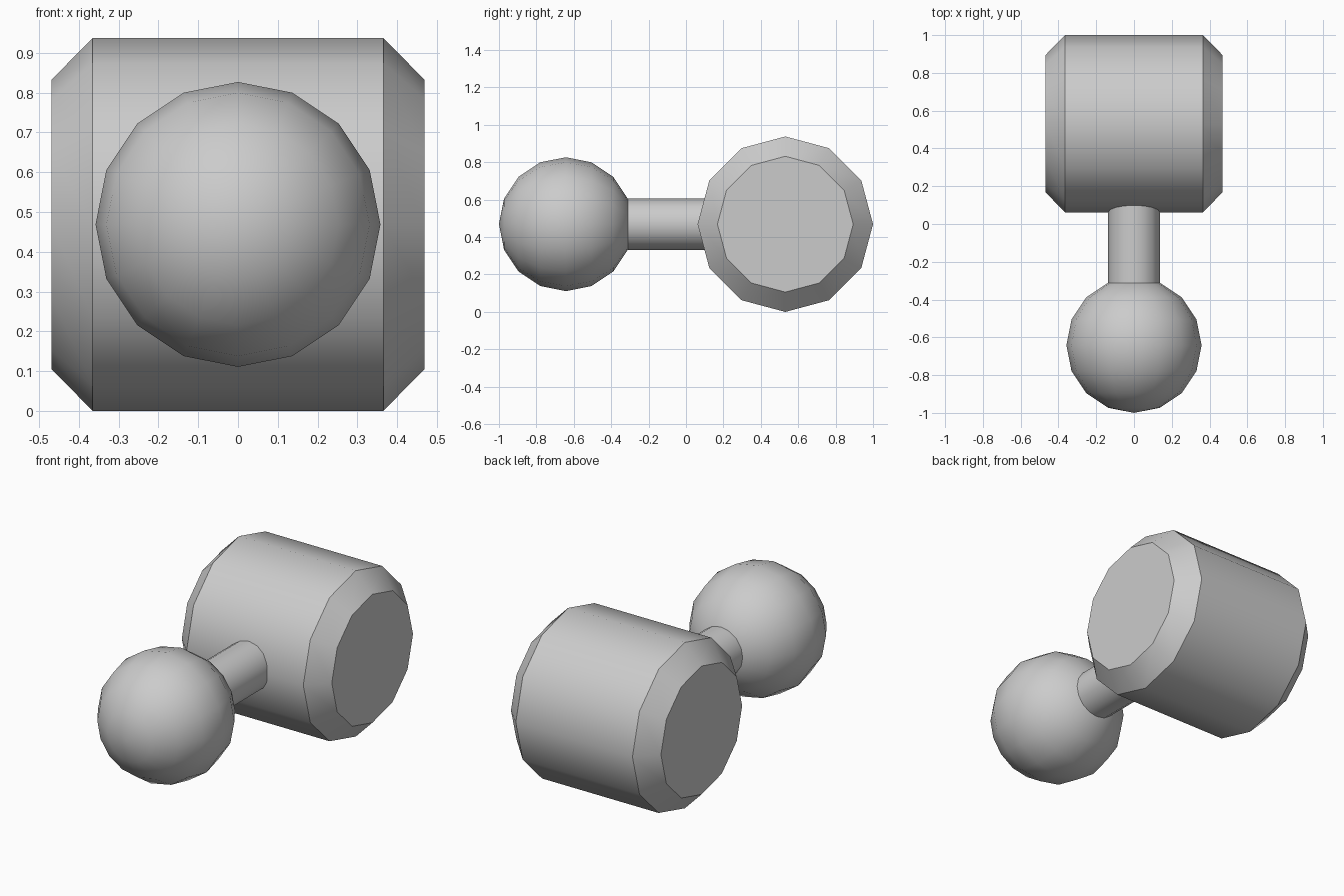
import bpy, bmesh, math
from mathutils import Vector

if "Cube" in bpy.data.objects:
    bpy.data.objects.remove(bpy.data.objects["Cube"])

grey = bpy.data.materials.new("plain_grey")
grey.diffuse_color = (0.6, 0.6, 0.6, 1)
grey.use_nodes = True
grey.node_tree.nodes["Principled BSDF"].inputs["Base Color"].default_value = grey.diffuse_color


def lathe(name, profile, sides, axis, centre):
    """Spin (position, radius) points around the x or y axis, closing both ends."""
    bm = bmesh.new()
    rings = []
    for t, r in profile:
        ring = []
        for i in range(sides if r > 0 else 1):
            a = 2 * math.pi * i / sides
            c, s = r * math.cos(a), r * math.sin(a)
            p = (t, c, s) if axis == "x" else (c, t, s)
            ring.append(bm.verts.new(Vector(p) + Vector(centre)))
        rings.append(ring)
    for a, b in zip(rings, rings[1:]):
        for i in range(sides):
            j = (i + 1) % sides
            if len(a) == 1:
                bm.faces.new((a[0], b[i], b[j]))
            elif len(b) == 1:
                bm.faces.new((a[i], a[j], b[0]))
            else:
                bm.faces.new((a[i], a[j], b[j], b[i]))
    for ring in (rings[0], rings[-1]):
        if len(ring) > 1:
            bm.faces.new(ring)
    bmesh.ops.recalc_face_normals(bm, faces=bm.faces)
    mesh = bpy.data.meshes.new(name)
    bm.to_mesh(mesh)
    bm.free()
    mesh.materials.append(grey)
    obj = bpy.data.objects.new(name, mesh)
    bpy.context.collection.objects.link(obj)
    bpy.ops.object.select_all(action="DESELECT")
    obj.select_set(True)
    bpy.context.view_layer.objects.active = obj
    bpy.ops.object.shade_smooth_by_angle(angle=math.radians(35))
    return obj


Z = 0.469          # shared axis height
BALL_R = 0.358

# Chamfered twelve-sided drum lying across x
lathe("drum", [(-0.469, 0.363), (-0.365, 0.469), (0.365, 0.469), (0.469, 0.363)],
      12, "x", (0, 0.531, Z))

# Round ball at the front, poles along y
arc = [(-BALL_R * math.cos(math.pi * i / 8),
        BALL_R * math.sin(math.pi * i / 8) if 0 < i < 8 else 0) for i in range(9)]
lathe("ball", arc, 16, "y", (0, -0.642, Z))

# Neck joining the ball's last ring to the drum
lathe("neck", [(-0.32, 0.137), (0.2, 0.137)], 16, "y", (0, 0, Z))
